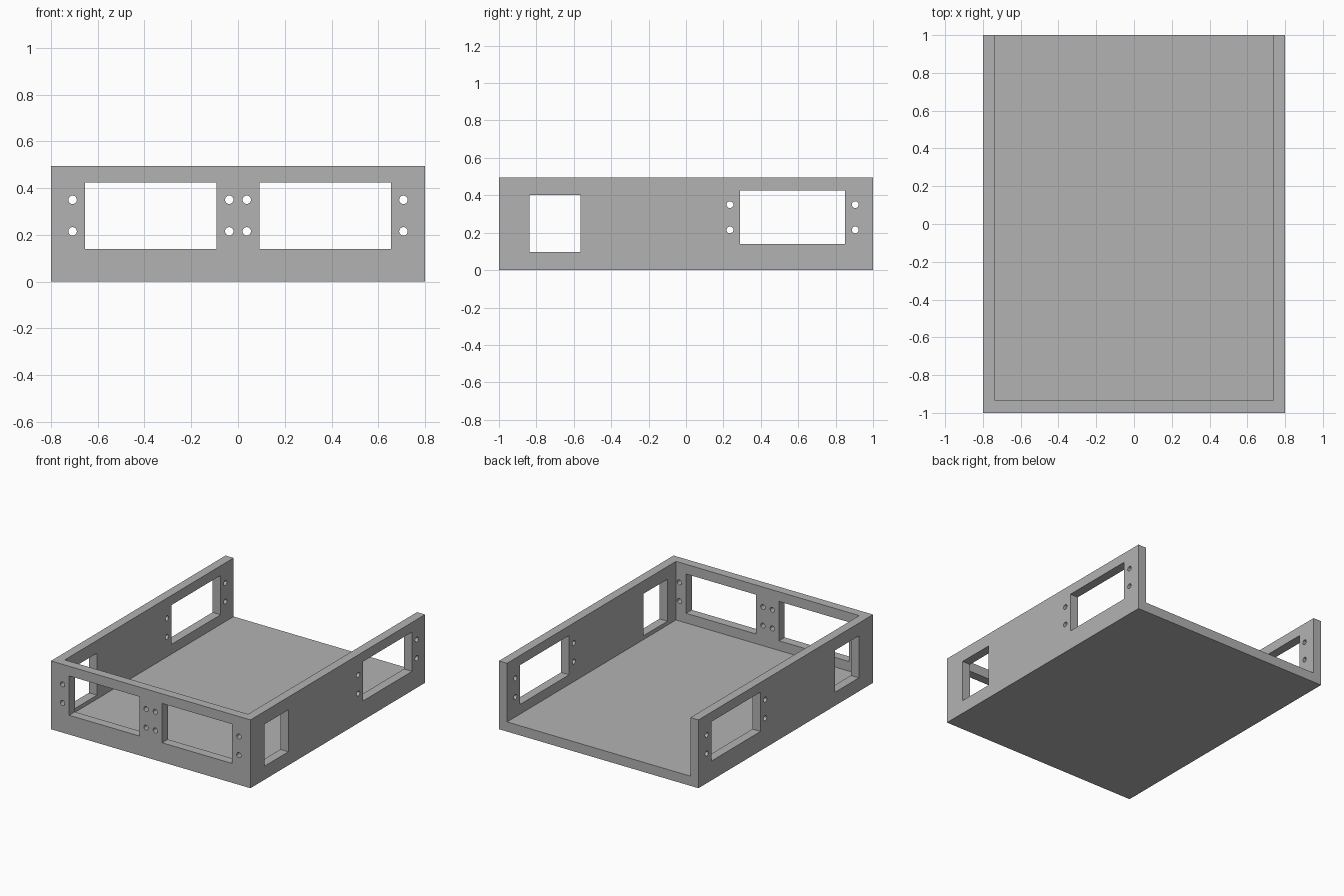
import bpy, bmesh
from math import pi
from mathutils import Matrix, Vector

default = bpy.data.objects.get("Cube")
if default:
    bpy.data.objects.remove(default)

HEIGHT, WALL, FLOOR = 0.495, 0.065, 0.07
HOLE_RADIUS = 0.018
HOLE_HEIGHTS = (0.215, 0.35)
HOLE_REACH = 0.335          # from slot centre to the screw holes
SLOT_Z = (0.14, 0.425)
SLOT_HALF = 0.281

grey = bpy.data.materials.new("plain grey")
grey.use_nodes = True
colour = (0.448, 0.448, 0.448, 1)
grey.diffuse_color = colour
grey.node_tree.nodes["Principled BSDF"].inputs["Base Color"].default_value = colour


def add_box(bm, low, high):
    low, high = Vector(low), Vector(high)
    matrix = Matrix.Translation((low + high) / 2) @ Matrix.Diagonal((*(high - low), 1))
    bmesh.ops.create_cube(bm, size=1, matrix=matrix)


def add_rod(bm, centre, length, axis):
    turn = Matrix.Rotation(pi / 2, 4, "Y" if axis == "X" else "X")
    bmesh.ops.create_cone(bm, cap_ends=True, segments=32, radius1=HOLE_RADIUS,
                          radius2=HOLE_RADIUS, depth=length,
                          matrix=Matrix.Translation(centre) @ turn)


def make_object(name, bm):
    mesh = bpy.data.meshes.new(name)
    bm.to_mesh(mesh)
    bm.free()
    mesh.materials.append(grey)
    obj = bpy.data.objects.new(name, mesh)
    bpy.context.collection.objects.link(obj)
    return obj


# Solid block for the open-backed tray
bm = bmesh.new()
add_box(bm, (-0.8, -1, 0), (0.8, 1, HEIGHT))
tray = make_object("tray", bm)

# Cavity, open at the top and the back
bm = bmesh.new()
add_box(bm, (WALL - 0.8, WALL - 1, FLOOR), (0.8 - WALL, 1.2, 0.7))
cavity = make_object("cavity_cutter", bm)

# Openings through the walls
bm = bmesh.new()
for side in (-1, 1):
    # front slots with their screw holes
    x = side * 0.3725
    add_box(bm, (x - SLOT_HALF, -1.1, SLOT_Z[0]), (x + SLOT_HALF, -0.9, SLOT_Z[1]))
    for z in HOLE_HEIGHTS:
        for end in (-1, 1):
            add_rod(bm, (x + end * HOLE_REACH, -1, z), 0.2, "Y")

# side slots, screw holes and small windows, cut through both walls at once
y = 0.57
add_box(bm, (-1, y - SLOT_HALF, SLOT_Z[0]), (1, y + SLOT_HALF, SLOT_Z[1]))
for z in HOLE_HEIGHTS:
    for end in (-1, 1):
        add_rod(bm, (0, y + end * HOLE_REACH, z), 2, "X")
add_box(bm, (-1, -0.838, 0.098), (1, -0.565, 0.402))
openings = make_object("opening_cutter", bm)

for cutter in (cavity, openings):
    cut = tray.modifiers.new(cutter.name, "BOOLEAN")
    cut.operation = "DIFFERENCE"
    cut.solver = "EXACT"
    cut.object = cutter

# Bake the cuts and drop the cutters
bpy.context.view_layer.update()
graph = bpy.context.evaluated_depsgraph_get()
result = bpy.data.meshes.new_from_object(tray.evaluated_get(graph))
tray.modifiers.clear()
tray.data = result
for cutter in (cavity, openings):
    bpy.data.objects.remove(cutter)

# Smooth the hole walls, keep every corner sharp
bpy.ops.object.select_all(action="DESELECT")
tray.select_set(True)
bpy.context.view_layer.objects.active = tray
bpy.ops.object.shade_smooth_by_angle(angle=pi / 6)
